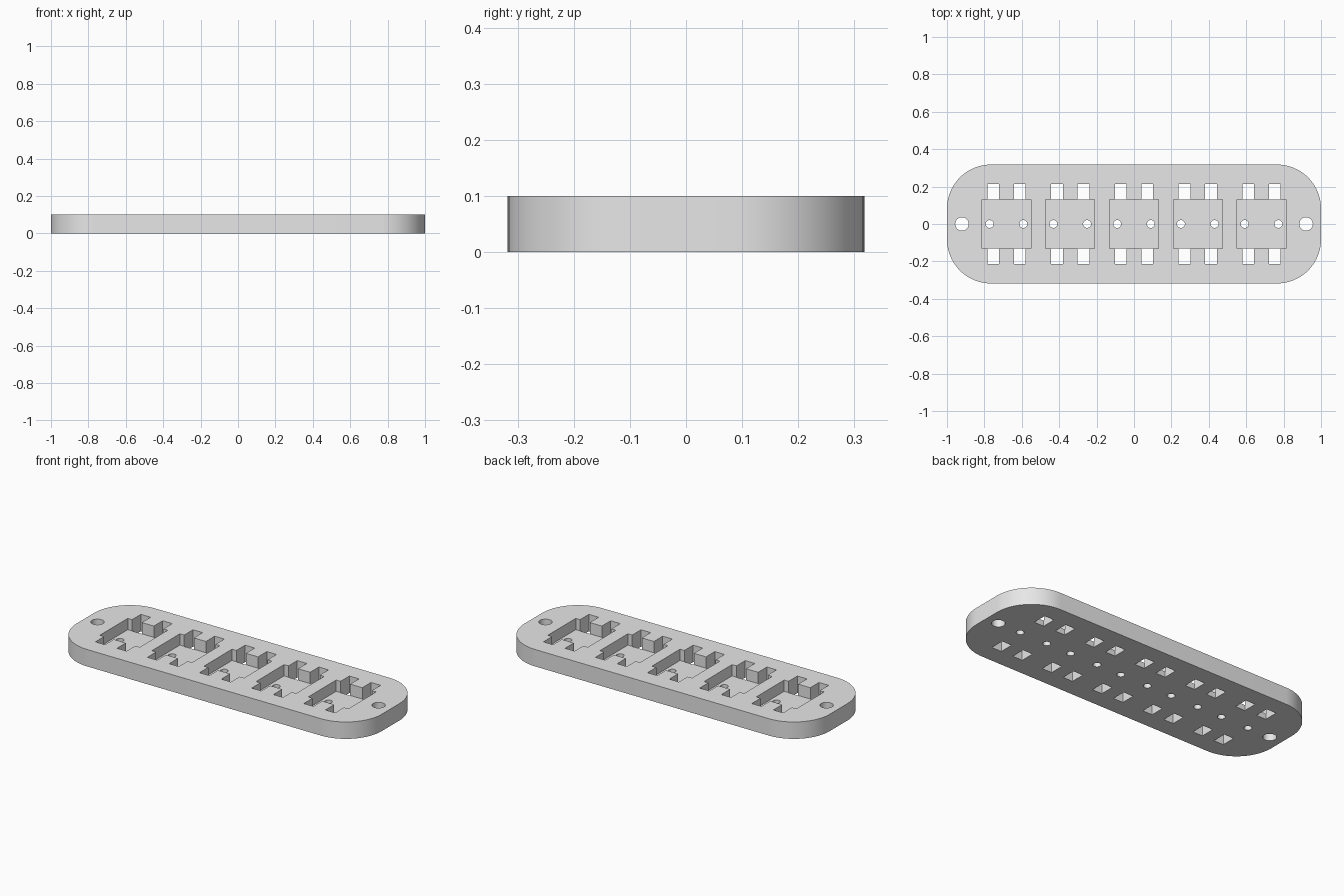
import bpy, bmesh, math

if "Cube" in bpy.data.objects:
    bpy.data.objects.remove(bpy.data.objects["Cube"])

HEIGHT, FLOOR = 0.10, 0.033
PITCH = 0.341
POCKETS = [PITCH * i for i in range(-2, 3)]


def prisms(name, outlines, z0, z1):
    """One mesh made of upright prisms, one per outline."""
    bm = bmesh.new()
    for pts in outlines:
        low = [bm.verts.new((x, y, z0)) for x, y in pts]
        top = [bm.verts.new((x, y, z1)) for x, y in pts]
        bm.faces.new(low[::-1])
        bm.faces.new(top)
        n = len(pts)
        for i in range(n):
            j = (i + 1) % n
            bm.faces.new((low[i], low[j], top[j], top[i]))
    mesh = bpy.data.meshes.new(name)
    bm.to_mesh(mesh)
    bm.free()
    ob = bpy.data.objects.new(name, mesh)
    bpy.context.collection.objects.link(ob)
    return ob


def box(x, y, hx, hy):
    return [(x - hx, y - hy), (x + hx, y - hy), (x + hx, y + hy), (x - hx, y + hy)]


def arc(x, y, r, a0, a1, n):
    return [(x + r * math.cos(math.radians(a0 + (a1 - a0) * i / n)),
             y + r * math.sin(math.radians(a0 + (a1 - a0) * i / n))) for i in range(n + 1)]


def circle(x, y, r, n=32):
    return arc(x, y, r, 0, 360, n)[:-1]


# Plate with rounded corners
R, HX, HY = 0.236, 1.0, 0.318
outline = []
for k, (sx, sy) in enumerate([(1, 1), (-1, 1), (-1, -1), (1, -1)]):
    outline += arc(sx * (HX - R), sy * (HY - R), R, 90 * k, 90 * k + 90, 20)
plate = prisms("plate", [outline], 0, HEIGHT)

# Square pockets, through slots at their edges, pin holes and mounting holes
pockets = prisms("pocket_cutter", [box(x, 0, 0.131, 0.131) for x in POCKETS],
                 FLOOR, HEIGHT + 0.05)
slots = prisms("slot_cutter",
               [box(x + dx, s * 0.1715, 0.0315, 0.0415)
                for x in POCKETS for dx in (-0.071, 0.071) for s in (-1, 1)],
               -0.05, HEIGHT + 0.06)
holes = prisms("hole_cutter",
               [circle(x + dx, 0, 0.021) for x in POCKETS for dx in (-0.09, 0.09)]
               + [circle(s * 0.92, 0, 0.036) for s in (-1, 1)],
               -0.04, HEIGHT + 0.07)

bpy.context.view_layer.objects.active = plate
for cutter in (pockets, slots, holes):
    cutter.hide_render = True
    mod = plate.modifiers.new(cutter.name, 'BOOLEAN')
    mod.operation = 'DIFFERENCE'
    mod.solver = 'EXACT'
    mod.object = cutter
    bpy.ops.object.modifier_apply(modifier=mod.name)
    bpy.data.objects.remove(cutter)

# Plain grey
grey = bpy.data.materials.new("light_grey")
grey.diffuse_color = (0.8, 0.8, 0.8, 1)
grey.use_nodes = True
grey.node_tree.nodes["Principled BSDF"].inputs["Base Color"].default_value = grey.diffuse_color
plate.data.materials.clear()
plate.data.materials.append(grey)
for p in plate.data.polygons:
    p.material_index = 0

bpy.ops.object.select_all(action='DESELECT')
plate.select_set(True)
bpy.ops.object.shade_smooth_by_angle(angle=math.radians(30))
